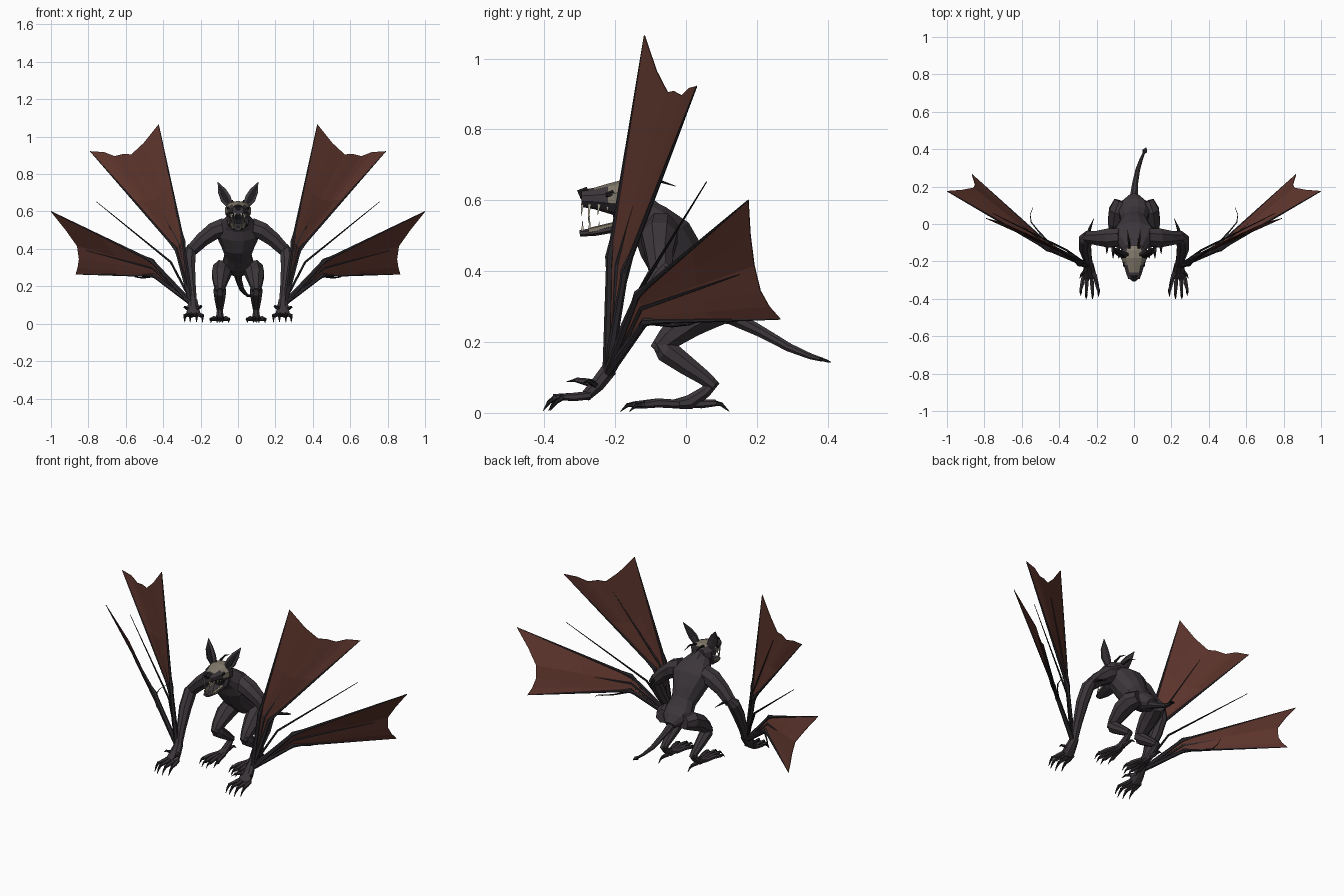
import bpy
from mathutils import Vector
from math import sin, cos, pi


def mat(name, rgb):
    m = bpy.data.materials.new(name)
    m.diffuse_color = (*rgb, 1)
    return m


HIDE = mat("dark hide", (0.045, 0.037, 0.043))
BONE = mat("wing bone", (0.026, 0.022, 0.026))
WEB = mat("rust membrane", (0.112, 0.036, 0.026))
CLAW = mat("black claw", (0.012, 0.011, 0.013))
PALE = mat("pale bone plate", (0.22, 0.19, 0.145))
TOOTH = mat("ivory tooth", (0.5, 0.46, 0.36))


def make(name, verts, faces, m, mirror):
    me = bpy.data.meshes.new(name)
    me.from_pydata([tuple(v) for v in verts], [], faces)
    me.materials.append(m)
    me.update()
    ob = bpy.data.objects.new(name, me)
    bpy.context.collection.objects.link(ob)
    if mirror:
        ob.modifiers.new("mirror", 'MIRROR').use_mirror_merge = False
    return ob


def loft(name, rings, m=HIDE, mirror=True, n=8, ref=(1, 0, 0)):
    """Tube through rings of (x, y, z, half width[, half depth])."""
    P = [Vector(r[:3]) for r in rings]
    verts, faces = [], []
    for i, r in enumerate(rings):
        t = (P[min(i + 1, len(P) - 1)] - P[max(i - 1, 0)]).normalized()
        u = Vector(ref)
        u = (u - t * u.dot(t)).normalized()
        w = t.cross(u)
        for k in range(n):
            a = 2 * pi * (k + 0.5) / n
            verts.append(P[i] + u * cos(a) * r[3] + w * sin(a) * r[-1])
    for i in range(len(P) - 1):
        for k in range(n):
            a, b = i * n + k, i * n + (k + 1) % n
            faces.append((a, b, b + n, a + n))
    faces.append(tuple(reversed(range(n))))
    faces.append(tuple(range(len(verts) - n, len(verts))))
    return make(name, verts, faces, m, mirror)


def web(name, wrist, j1, j2, edge):
    """Membrane from two finger joints to a scalloped edge, tapering to the wrist."""
    W, A, B = Vector(wrist), Vector(j1), Vector(j2)
    n = len(edge)
    mid = [A.lerp(B, k / (n - 1)) for k in range(n)]
    low = [W.lerp(p, 0.35) for p in mid]
    half = [p.lerp(Vector(e), 0.5) for p, e in zip(mid, edge)]
    verts = low + mid + half + [Vector(e) for e in edge]
    faces = [(r * n + k, r * n + k + 1, r * n + n + k + 1, r * n + n + k)
             for r in range(3) for k in range(n - 1)]
    ob = make(name, verts, faces, WEB, False)
    s = ob.modifiers.new("thin", 'SOLIDIFY')
    s.thickness, s.offset = 0.003, 0
    ob.modifiers.new("mirror", 'MIRROR').use_mirror_merge = False


def finger(name, wrist, joint, tip, r=0.013):
    """Long wing finger with a knuckle at the joint."""
    W, J, T = Vector(wrist), Vector(joint), Vector(tip)
    loft(name, [(*W, r), (*W.lerp(J, 0.9), r * 0.75), (*J, r * 0.95),
                (*J.lerp(T, 0.08), r * 0.55), (*T, 0.002)], BONE, n=6)


# Torso, neck and tail
loft("torso", [(0, .15, .27, .03, .025), (0, .11, .295, .075, .05), (0, .06, .325, .085, .06),
               (0, .02, .37, .072, .068), (0, -.02, .42, .09, .085), (0, -.06, .49, .125, .085),
               (0, -.10, .535, .095, .065), (0, -.15, .575, .052, .048)], mirror=False, n=12)
loft("neck", [(0, -.10, .54, .06), (0, -.14, .58, .05), (0, -.18, .60, .05)], mirror=False)
loft("tail", [(0, .11, .285, .035, .03), (0, .15, .26, .022), (.005, .21, .23, .017),
              (.02, .29, .185, .013), (.04, .35, .16, .009), (.055, .385, .15, .006)], mirror=False)
loft("tail_spade", [(.05, .375, .153, .005), (.057, .39, .149, .02, .006),
                    (.066, .408, .143, .002)], CLAW, mirror=False, n=4)

# Head with a pale brow plate set by face direction
head = loft("head", [(0, -.115, .60, .042, .042), (0, -.145, .60, .07, .055),
                     (0, -.185, .605, .072, .052), (0, -.22, .605, .058, .042),
                     (0, -.26, .605, .045, .03), (0, -.295, .605, .032, .024)],
            mirror=False, n=10)
head.data.materials.append(PALE)
for f in head.data.polygons:
    c = f.center
    brow = f.normal.z > .75 and -.245 < c.y < -.12
    cheek = -.215 < c.y < -.18 and .59 < c.z < .64
    f.material_index = int(brow or cheek)
loft("nose", [(0, -.275, .627, .022, .012), (0, -.302, .615, .014, .014)], CLAW, False, 6)
loft("mouth_lining", [(0, -.15, .56, .04, .025), (0, -.205, .55, .035, .022)], CLAW, False, 8)
loft("lower_jaw", [(0, -.15, .55, .05, .025), (0, -.20, .522, .048, .014),
                   (0, -.26, .51, .036, .012), (0, -.30, .507, .02, .01)], mirror=False)
loft("chin_plate", [(.032, -.20, .53, .012, .01), (.026, -.275, .514, .008, .008)], PALE, n=5)
loft("jaw_hinge", [(.05, -.15, .59, .014, .02), (.046, -.19, .528, .01, .014)], n=6)
loft("eye", [(.05, -.205, .618, .012), (.054, -.226, .615, .006)], CLAW, n=6)
for i, (x, y, d) in enumerate([(.018, -.292, .03), (.032, -.272, .05), (.038, -.245, .028),
                               (.042, -.22, .022)]):
    loft(f"upper_tooth_{i}", [(x, y, .59, .006), (x * .95, y - .004, .586 - d, .001)], TOOTH, n=4, ref=(1, 0, 0))
    loft(f"lower_tooth_{i}", [(x * .8, y, .512, .005), (x * .8, y, .52 + d * .7, .001)], TOOTH, n=4)
loft("ear", [(.045, -.165, .635, .022, .014), (.066, -.16, .67, .033, .012),
             (.086, -.148, .71, .026, .008), (.108, -.125, .757, .001)], n=6)
loft("inner_ear", [(.05, -.178, .645, .013, .003), (.067, -.174, .67, .021, .003),
                   (.086, -.158, .71, .015, .003), (.102, -.135, .742, .001)], CLAW, n=4)
loft("head_spine", [(.025, -.13, .645, .008), (.03, -.08, .656, .005), (.035, -.03, .64, .001)],
     CLAW, n=5)

# Arms
loft("upper_arm", [(.07, -.07, .515, .05, .055), (.13, -.075, .495, .055, .05),
                   (.19, -.075, .45, .042), (.25, -.07, .39, .034)], ref=(0, 1, 0))
loft("forearm", [(.245, -.055, .415, .022), (.26, -.08, .38, .036), (.262, -.125, .30, .035),
                 (.25, -.18, .20, .026), (.24, -.225, .11, .022)])
loft("elbow_spur", [(.25, -.06, .40, .012), (.235, -.02, .405, .008), (.215, .03, .39, .001)],
     CLAW, n=5)

# Hands with four clawed fingers and a raised thumb
loft("palm", [(.24, -.215, .125, .024), (.24, -.25, .08, .034, .022),
              (.238, -.285, .045, .042, .016)])
for i, (x0, x1, y1) in enumerate([(.21, .19, -.36), (.228, .222, -.375),
                                  (.25, .256, -.375), (.268, .285, -.355)]):
    loft(f"hand_finger_{i}", [(x0, -.27, .05, .012), ((x0 + x1) / 2, -.315, .045, .012),
                              (x1, y1, .045, .008)], n=6)
    loft(f"hand_claw_{i}", [(x1, y1 + .01, .046, .009), (x1, y1 - .012, .03, .006),
                            (x1, y1 - .028, .006, .001)], CLAW, n=5)
loft("thumb", [(.225, -.25, .08, .013), (.205, -.285, .088, .01), (.197, -.31, .093, .007)], n=6)
loft("thumb_claw", [(.198, -.305, .093, .007), (.194, -.337, .088, .001)], CLAW, n=5)
loft("outer_thumb", [(.26, -.25, .075, .012), (.285, -.275, .09, .006), (.29, -.29, .085, .001)], CLAW, n=5)

# Legs
loft("thigh", [(.065, .12, .295, .045, .04), (.082, .07, .29, .056, .055), (.092, .01, .258, .052, .05),
               (.096, -.05, .21, .036), (.097, -.085, .175, .022)])
loft("shin", [(.097, -.08, .205, .022), (.097, -.055, .175, .036), (.097, .0, .135, .03),
              (.097, .05, .10, .023), (.097, .08, .075, .018)])
loft("ankle", [(.097, .085, .092, .014), (.097, .055, .06, .018), (.097, .01, .03, .022),
               (.097, -.04, .024, .03, .013)])
for i, (x0, x1, y1) in enumerate([(.078, .05, -.125), (.09, .082, -.15),
                                  (.104, .112, -.15), (.116, .145, -.125)]):
    loft(f"toe_{i}", [(x0, -.02, .025, .012), ((x0 + x1) / 2, -.08, .028, .013),
                      (x1, y1, .022, .01)], n=6)
    loft(f"toe_claw_{i}", [(x1, y1 + .01, .024, .01), (x1, y1 - .015, .022, .006),
                           (x1, y1 - .035, .004, .001)], CLAW, n=5)
loft("heel_toe", [(.097, .0, .028, .014), (.097, .045, .026, .013), (.097, .085, .028, .009)], n=6)
loft("heel_claw", [(.097, .075, .028, .01), (.097, .1, .024, .006), (.097, .122, .004, .001)], CLAW, n=5)

# Wings: four main fingers, two membranes, fine inner struts
WRIST = (.25, -.222, .11)
U1, U2 = (.293, -.215, .44), (.33, -.172, .40)
L1, L2 = (.46, -.135, .335), (.45, -.115, .257)
up_edge = [(.425, -.117, 1.065), (.505, -.083, .965), (.57, -.052, .905),
           (.61, -.035, .908), (.66, -.012, .896), (.715, .01, .917), (.79, .03, .922)]
low_edge = [(1, .176, .6), (.92, .182, .50), (.86, .193, .415), (.85, .21, .345),
            (.857, .235, .30), (.867, .266, .265)]
web("upper_membrane", WRIST, U1, U2, up_edge)
web("lower_membrane", WRIST, L1, L2, low_edge)
finger("upper_lead_finger", WRIST, U1, up_edge[0], .014)
finger("upper_rear_finger", WRIST, U2, up_edge[-1], .014)
finger("lower_lead_finger", WRIST, L1, low_edge[0], .014)
finger("lower_rear_finger", WRIST, L2, low_edge[-1], .014)
loft("upper_strut", [(.27, -.205, .22, .008), (.31, -.195, .42, .007), (.53, -.072, .84, .001)], BONE, n=5)
loft("lower_strut", [(.33, -.18, .18, .008), (.455, -.125, .295, .007), (.81, .15, .39, .001)], BONE, n=5)
loft("free_strand", [(.255, -.215, .13, .007), (.36, -.14, .33, .006), (.757, .058, .652, .0015)], CLAW, n=5)
loft("joint_spur", [(.44, -.115, .255, .006), (.51, -.04, .245, .004), (.55, .01, .25, .003),
                    (.555, .05, .265, .002), (.54, .09, .275, .001)], CLAW, n=5, ref=(0, 0, 1))
